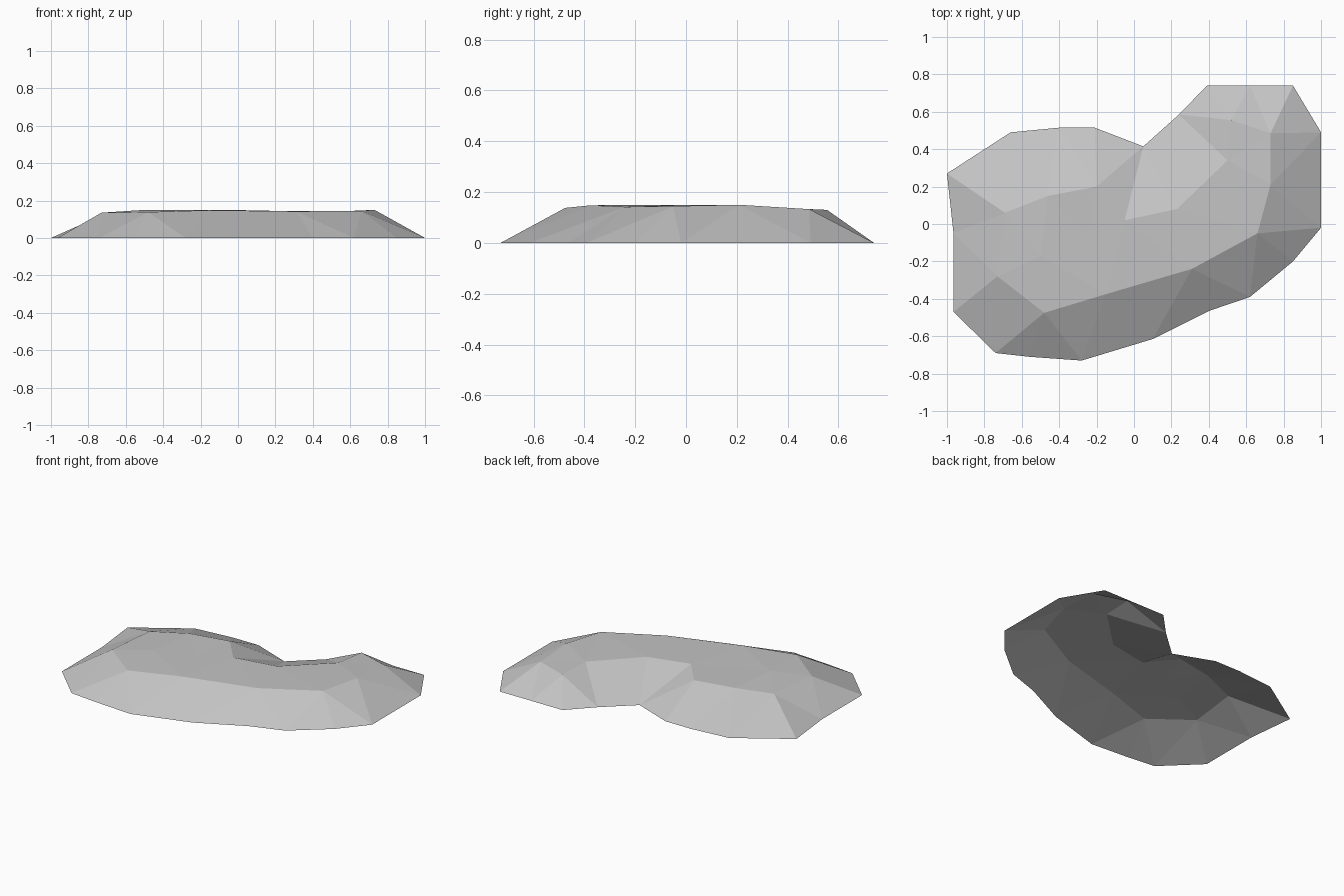
import bpy
import bmesh
from mathutils import Vector
from mathutils.geometry import delaunay_2d_cdt

cube = bpy.data.objects.get("Cube")
if cube:
    bpy.data.objects.remove(cube, do_unlink=True)

# Ground outline of the slab (x, y), counter-clockwise
OUTLINE = [(-1, .27), (-.965, -.05), (-.965, -.47), (-.74, -.69), (-.56, -.71),
           (-.28, -.73), (.1, -.615), (.4, -.465), (.62, -.39), (.85, -.2),
           (1, -.02), (1, .49), (.85, .74), (.62, .74), (.39, .74), (.24, .585),
           (.05, .415), (-.21, .515), (-.4, .515), (-.66, .49)]

# Upper rim (x, y, z), counter-clockwise
RIM = [(-.69, .06, .137), (-.73, -.28, .135), (-.48, -.475, .138), (-.15, -.375, .148),
       (.31, -.24, .142), (.66, -.05, .145), (.73, .21, .15), (.73, .485, .133),
       (.52, .555, .13), (.5, .34, .14), (.23, .08, .144), (-.05, .02, .15),
       (-.2, .2, .15), (-.46, .15, .15)]

# Loose points on the plateau
PLATEAU = [(-.5, -.17, .15), (-.25, -.07, .147)]


def loop(start, count):
    return [(start + i, start + (i + 1) % count) for i in range(count)]


# Triangulate between the outline, rim and plateau; the underside stays open
points = [Vector((x, y, 0)) for x, y in OUTLINE] + [Vector(p) for p in RIM + PLATEAU]
edges = loop(0, len(OUTLINE)) + loop(len(OUTLINE), len(RIM))
flat, _, faces, origins, _, _ = delaunay_2d_cdt([p.xy for p in points], edges, [], 1, 1e-5)

bm = bmesh.new()
verts = [bm.verts.new((p.x, p.y, points[src[0]].z)) for p, src in zip(flat, origins)]
for face in faces:
    bm.faces.new([verts[i] for i in face])
for face in bm.faces:
    face.normal_update()
    if face.normal.z < 0:
        face.normal_flip()

mesh = bpy.data.meshes.new("rock_slab")
bm.to_mesh(mesh)
bm.free()
slab = bpy.data.objects.new("rock_slab", mesh)
bpy.context.collection.objects.link(slab)

# Plain grey stone
stone = bpy.data.materials.new("grey_stone")
stone.use_nodes = True
colour = (.55, .55, .55, 1)
stone.diffuse_color = colour
stone.node_tree.nodes["Principled BSDF"].inputs["Base Color"].default_value = colour
mesh.materials.append(stone)
